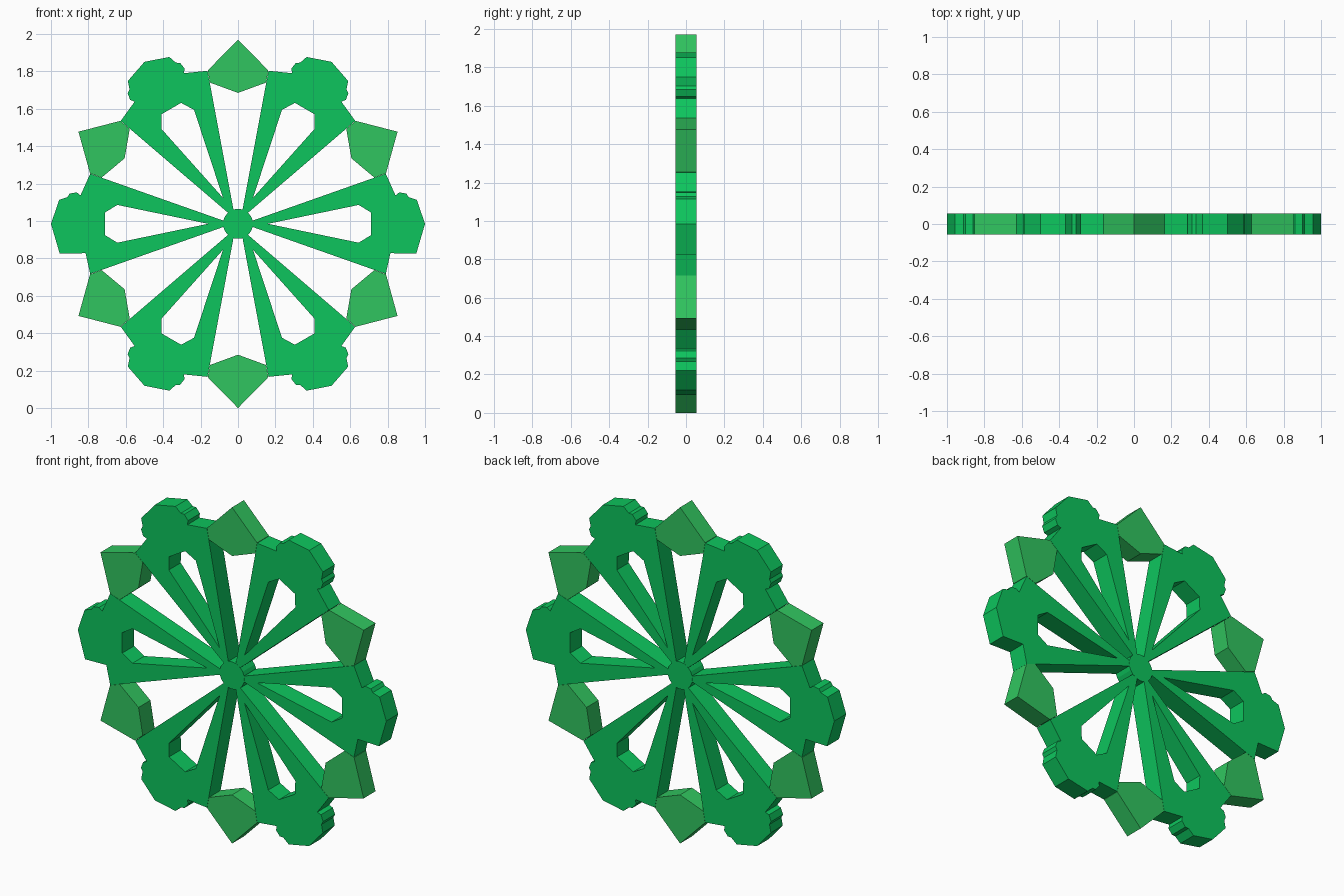
import bpy, bmesh
from math import radians, cos, sin
from mathutils import Matrix

if "Cube" in bpy.data.objects:
    bpy.data.objects.remove(bpy.data.objects["Cube"])

CENTRE_Z = 0.985
HALF = 0.055


def material(name, rgb):
    m = bpy.data.materials.new(name)
    m.diffuse_color = (*rgb, 1)
    m.use_nodes = True
    m.node_tree.nodes["Principled BSDF"].inputs["Base Color"].default_value = m.diffuse_color
    return m


green = material("green", (0.004, 0.56, 0.11))
light_green = material("light_green", (0.03, 0.56, 0.115))


def plate(name, polygons, angle, mat, half=HALF):
    """Flat polygons (radial, sideways) thickened along y and turned about the hub."""
    bm = bmesh.new()
    for poly in polygons:
        bm.faces.new([bm.verts.new((u, -half, v)) for u, v in poly])
    bmesh.ops.remove_doubles(bm, verts=bm.verts[:], dist=0.0005)
    ext = bmesh.ops.extrude_face_region(bm, geom=bm.faces[:], use_keep_orig=True)
    moved = [g for g in ext["geom"] if isinstance(g, bmesh.types.BMVert)]
    bmesh.ops.translate(bm, verts=moved, vec=(0, 2 * half, 0))
    bmesh.ops.recalc_face_normals(bm, faces=bm.faces[:])
    bm.transform(Matrix.Rotation(-radians(angle), 4, 'Y'))
    mesh = bpy.data.meshes.new(name)
    bm.to_mesh(mesh)
    bm.free()
    ob = bpy.data.objects.new(name, mesh)
    ob.location.z = CENTRE_Z
    mesh.materials.append(mat)
    bpy.context.collection.objects.link(ob)
    return ob


# Petal halves: spoke and window edge, then outer rim
inner = [(0.03, 0), (0.16, 0), (0.645, 0.101), (0.712, 0.06), (0.712, 0), (1.0, 0)]
stepped_rim = [(0.956, 0.128), (0.912, 0.143), (0.9, 0.162), (0.862, 0.168),
               (0.842, 0.152), (0.79, 0.268)]
plain_rim = [(0.953, 0.16), (0.815, 0.157), (0.79, 0.268)]


def flip(poly):
    return [(u, -v) for u, v in poly]


# Six petals; the two side ones have a plain lower rim
for i in range(6):
    left = plain_rim if i == 3 else stepped_rim
    right = plain_rim if i == 0 else stepped_rim
    plate(f"petal_{i + 1}", [inner + left, flip(inner + right)], 60 * i, green)

# Six kite-shaped points between the petals
kite = [(0.985, 0), (0.82, 0.162), (0.755, 0.15), (0.70, 0),
        (0.755, -0.15), (0.82, -0.162)]
for i in range(6):
    plate(f"rim_point_{i + 1}", [kite], 30 + 60 * i, light_green)

# Central hub
circle = [(0.08 * cos(radians(15 * k)), 0.08 * sin(radians(15 * k))) for k in range(24)]
plate("hub", [circle], 0, green, HALF + 0.0008)
